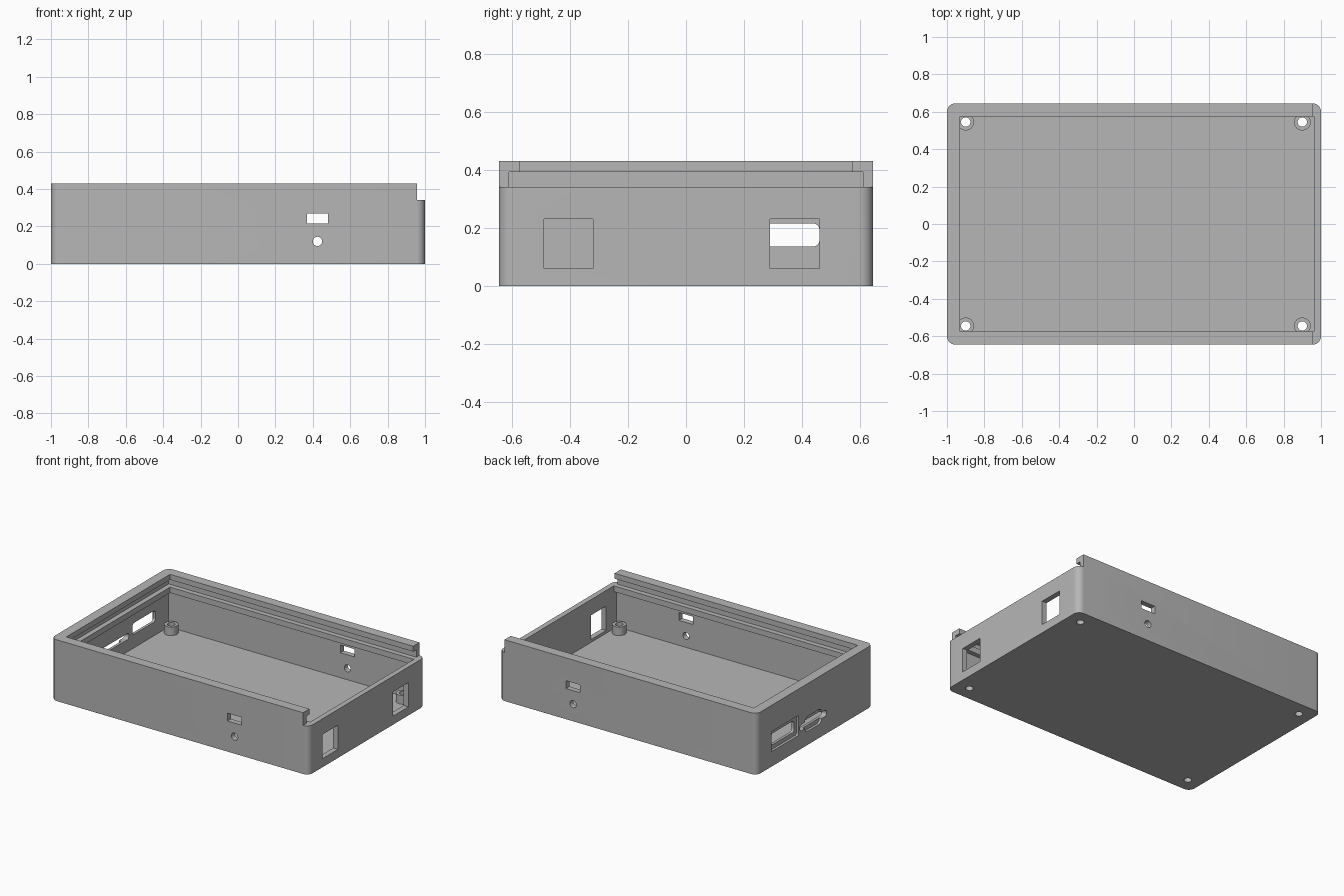
import bpy, bmesh, math

cube = bpy.data.objects.get("Cube")
if cube:
    bpy.data.objects.remove(cube, do_unlink=True)

grey = bpy.data.materials.new("plain grey")
grey.use_nodes = True
colour = (0.47, 0.47, 0.47, 1)
grey.diffuse_color = colour
grey.node_tree.nodes["Principled BSDF"].inputs["Base Color"].default_value = colour

PLACE = {"x": lambda a, b, d: (d, a, b),
         "y": lambda a, b, d: (a, d, b),
         "z": lambda a, b, d: (a, b, d)}


def prism(name, axis, a, b, d, radius=0.0, steps=8):
    """Rounded rectangle (ranges a, b) extruded over range d along an axis."""
    outline = []
    corners = [(a[1], b[1], -1, -1), (a[0], b[1], 1, -1),
               (a[0], b[0], 1, 1), (a[1], b[0], -1, 1)]
    for i, (ca, cb, sa, sb) in enumerate(corners):
        for k in range(steps + 1 if radius else 1):
            t = math.radians(90) * (i + k / steps)
            p = (ca + sa * radius + radius * math.cos(t),
                 cb + sb * radius + radius * math.sin(t))
            outline.append(p)
    bm = bmesh.new()
    rings = [[bm.verts.new(PLACE[axis](p[0], p[1], e)) for p in outline] for e in d]
    n = len(outline)
    bm.faces.new(rings[0])
    bm.faces.new(rings[1])
    for i in range(n):
        j = (i + 1) % n
        bm.faces.new((rings[0][i], rings[0][j], rings[1][j], rings[1][i]))
    bmesh.ops.remove_doubles(bm, verts=bm.verts, dist=1e-5)
    bmesh.ops.recalc_face_normals(bm, faces=bm.faces)
    mesh = bpy.data.meshes.new(name)
    bm.to_mesh(mesh)
    bm.free()
    mesh.materials.append(grey)
    obj = bpy.data.objects.new(name, mesh)
    bpy.context.collection.objects.link(obj)
    return obj


def cylinder(name, axis, ca, cb, radius, d):
    return prism(name, axis, (ca - radius, ca + radius), (cb - radius, cb + radius), d, radius)


def select(obj):
    bpy.ops.object.select_all(action="DESELECT")
    obj.select_set(True)
    bpy.context.view_layer.objects.active = obj


def cut(target, cutter):
    """Subtract the cutter from the target and discard it."""
    cutter.hide_render = True
    mod = target.modifiers.new("cut", "BOOLEAN")
    mod.operation = "DIFFERENCE"
    mod.solver = "EXACT"
    mod.object = cutter
    select(target)
    bpy.ops.object.modifier_apply(modifier=mod.name)
    bpy.data.objects.remove(cutter, do_unlink=True)


# Main tray with rounded vertical corners
tray = prism("tray", "z", (-1, 1), (-0.645, 0.645), (0, 0.43), 0.045)

# Hollow, rail opening, lid groove and lowered end wall
cut(tray, prism("cavity", "z", (-0.963, 0.963), (-0.607, 0.607), (0.04, 0.30)))
cut(tray, prism("rail_opening", "z", (-0.93, 0.963), (-0.575, 0.575), (0.25, 0.5)))
cut(tray, prism("lid_groove", "z", (-0.965, 1.1), (-0.61, 0.61), (0.34, 0.392)))
cut(tray, prism("end_step", "z", (0.957, 1.1), (-0.8, 0.8), (0.34, 0.5)))

# Square windows in the lowered end wall
for y in (-0.49, 0.29):
    cut(tray, prism("window", "x", (y, y + 0.17), (0.06, 0.23), (0.9, 1.1)))

# Slots and round holes through both long walls
cut(tray, prism("side_slot", "y", (0.37, 0.48), (0.215, 0.27), (-0.8, 0.8)))
cut(tray, cylinder("side_hole", "y", 0.425, 0.12, 0.025, (-0.8, 0.8)))

# Large socket opening with a shallow outer recess
cut(tray, prism("socket_recess", "x", (0.18, 0.483), (0.105, 0.245), (-1.1, -0.982), 0.01))
cut(tray, prism("socket_hole", "x", (0.205, 0.46), (0.135, 0.215), (-1.1, -0.9), 0.022))

# Flanged socket opening: wide slit with a taller shallow centre
cut(tray, prism("flange_recess", "x", (-0.075, 0.11), (0.095, 0.2), (-1.1, -0.982), 0.03))
cut(tray, prism("flange_slit", "x", (-0.13, 0.165), (0.125, 0.168), (-1.1, -0.9), 0.018))

# Screw posts with holes through the floor
posts = []
for sx in (-1, 1):
    for sy in (-1, 1):
        x, y = 0.9 * sx, 0.545 * sy
        side = ("right" if sx < 0 else "left") + ("_front" if sy < 0 else "_back")
        post = cylinder(side + "_screw_post", "z", x, y, 0.045, (0.04, 0.10))
        for part in (post, tray):
            cut(part, cylinder("screw_hole", "z", x, y, 0.025, (-0.1, 0.2)))
        posts.append(post)

for obj in [tray] + posts:
    select(obj)
    bpy.ops.object.shade_smooth_by_angle(angle=math.radians(30))
